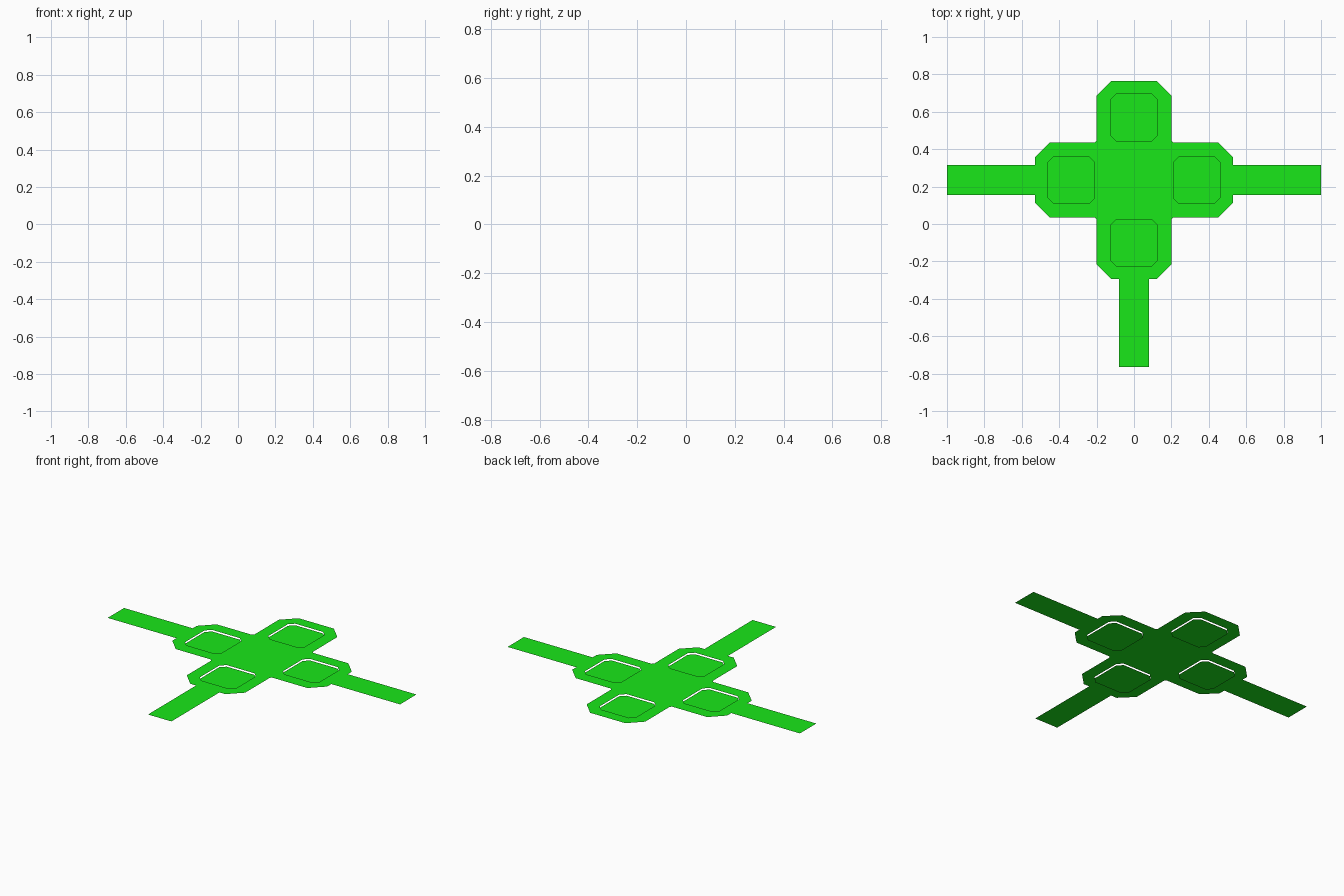
import bpy, bmesh
from mathutils import Matrix, Vector

if "Cube" in bpy.data.objects:
    bpy.data.objects.remove(bpy.data.objects["Cube"])

CY = 0.235       # y of the cross centre
DROP = 0.01      # how far the pads sit below the sheet
PAD_DIST, PAD_H, PAD_C = 0.335, 0.125, 0.03

green = bpy.data.materials.new("green")
green.diffuse_color = (0.01, 0.8, 0.01, 1)
green.use_nodes = True
green.node_tree.nodes["Principled BSDF"].inputs["Base Color"].default_value = green.diffuse_color


def rotate(points, quarter):
    """Turn 2D points by quarter turns about the cross centre."""
    m = Matrix.Rotation(quarter * 1.5707963268, 2)
    return [m @ Vector(p) for p in points]


def add_loop(bm, points, z):
    verts = [bm.verts.new((p[0], p[1] + CY, z)) for p in points]
    n = len(verts)
    return [bm.edges.new((verts[i], verts[(i + 1) % n])) for i in range(n)]


def flat_object(name, loops, z):
    """Fill an outline (plus optional hole loops) as a flat sheet."""
    bm = bmesh.new()
    edges = [e for loop in loops for e in add_loop(bm, loop, z)]
    bmesh.ops.triangle_fill(bm, edges=edges, use_beauty=True, normal=(0, 0, 1))
    for f in bm.faces:
        f.normal_update()
        if f.normal.z < 0:
            f.normal_flip()
    mesh = bpy.data.meshes.new(name)
    bm.to_mesh(mesh)
    bm.free()
    mesh.materials.append(green)
    obj = bpy.data.objects.new(name, mesh)
    bpy.context.collection.objects.link(obj)


# One arm pointing to +x, from its lower inner corner to its upper one
half_pod = [(0.21, -0.2), (0.45, -0.2), (0.53, -0.12)]
half_strip = [(0.53, -0.08), (1.0, -0.08)]


def arm(with_strip):
    lower = half_pod + (half_strip if with_strip else [])
    return lower + [(x, -y) for x, y in reversed(lower)]


# Cross outline: right, back (no strip), left, front
outline = []
for q in range(4):
    outline += rotate(arm(q != 1), q)

# Chamfered square pads, one in each pod
h, k = PAD_H, PAD_H - PAD_C
square = [(PAD_DIST + x, y) for x, y in
          [(k, -h), (h, -k), (h, k), (k, h), (-k, h), (-h, k), (-h, -k), (-k, -h)]]
pads = [rotate(square, q) for q in range(4)]

# The front strip is shorter: end it level with the model's front edge
front = -0.767 - CY
outline = [Vector((p.x, max(p.y, front))) for p in outline]

flat_object("cross_sheet", [outline] + pads, DROP)
for side, pad in zip(("right", "back", "left", "front"), pads):
    flat_object("pad_" + side, [pad], 0.0)
